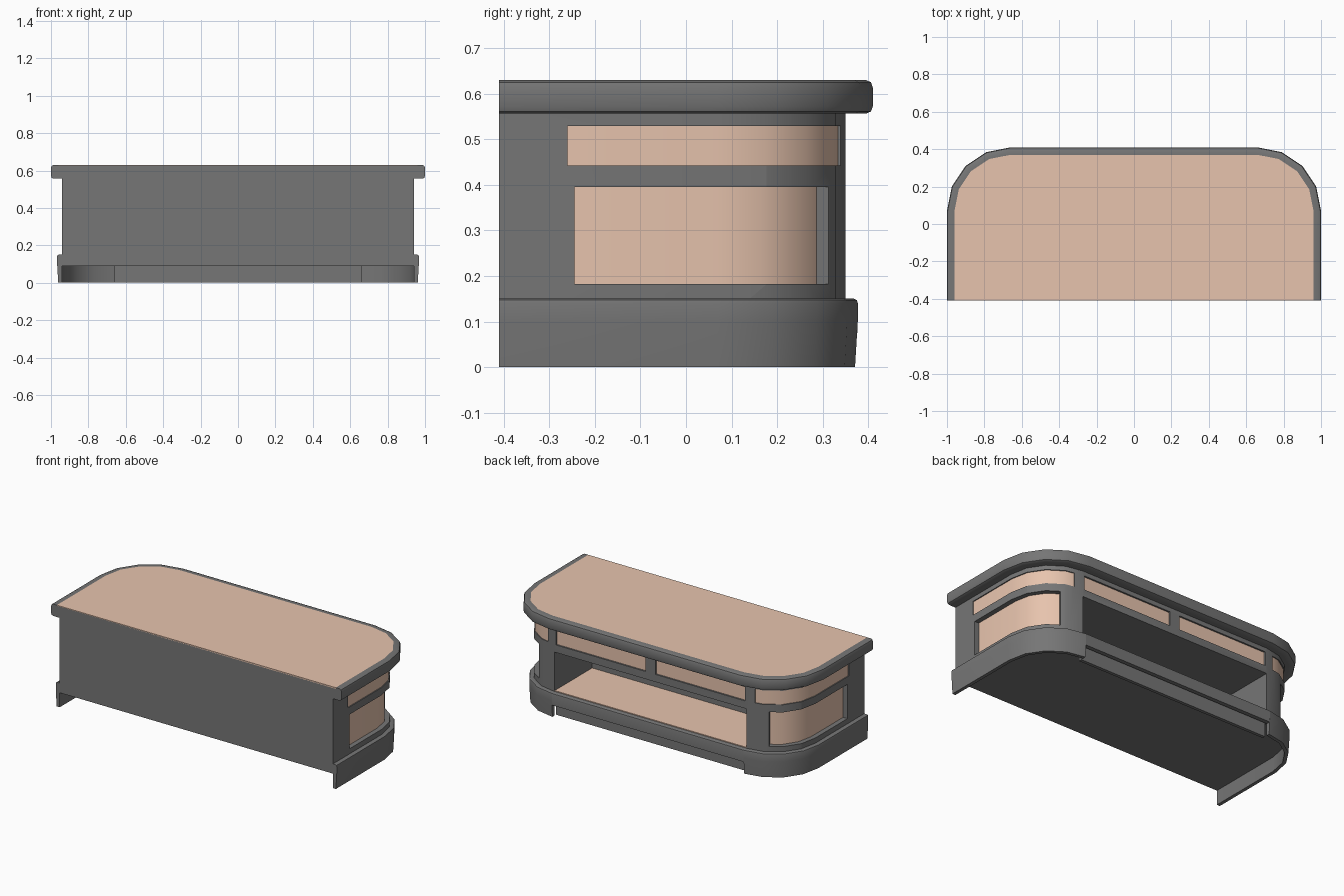
import bpy, bmesh, math

if "Cube" in bpy.data.objects:
    bpy.data.objects.remove(bpy.data.objects["Cube"])

CX, CY, BACK = 0.66, 0.07, -0.41   # corner centre and flat side of the cabinet
STEP = 22.5

tan = bpy.data.materials.new("tan_wood")
tan.diffuse_color = (0.80, 0.55, 0.42, 1)
tan.use_nodes = True
tan.node_tree.nodes["Principled BSDF"].inputs["Base Color"].default_value = tan.diffuse_color
dark = bpy.data.materials.new("dark_grey")
dark.diffuse_color = (0.18, 0.18, 0.18, 1)
dark.use_nodes = True
dark.node_tree.nodes["Principled BSDF"].inputs["Base Color"].default_value = dark.diffuse_color


def normal(a):
    # direction on a corner made of flat facets
    lo = math.floor(a / STEP) * STEP
    t = (a - lo) / STEP
    p, q = math.radians(lo), math.radians(lo + STEP)
    return (math.cos(p) * (1 - t) + math.cos(q) * t,
            math.sin(p) * (1 - t) + math.sin(q) * t)


def corner_path(side, y0, end=90):
    # straight side followed by the rounded corner
    angles = [i * STEP for i in range(5) if i * STEP < end - 0.1] + [end]
    path = [(side * CX, y0, side, 0)]
    for a in angles:
        nx, ny = normal(a)
        path.append((side * CX, CY, side * nx, ny))
    return path


def full_path():
    return corner_path(1, BACK) + corner_path(-1, BACK)[::-1]


def finish(name, bm, mat):
    bmesh.ops.recalc_face_normals(bm, faces=bm.faces[:])
    me = bpy.data.meshes.new(name)
    bm.to_mesh(me)
    bm.free()
    ob = bpy.data.objects.new(name, me)
    bpy.context.collection.objects.link(ob)
    me.materials.append(mat)
    return ob


def sweep(name, path, profile, mat=dark):
    # closed (offset, z) profile swept along a path
    bm = bmesh.new()
    rings = [[bm.verts.new((x + r * nx, y + r * ny, z)) for r, z in profile]
             for x, y, nx, ny in path]
    n = len(profile)
    for a, b in zip(rings, rings[1:]):
        for i in range(n):
            j = (i + 1) % n
            bm.faces.new((a[i], a[j], b[j], b[i]))
    bm.faces.new(rings[0])
    bm.faces.new(rings[-1][::-1])
    return finish(name, bm, mat)


def rect(r0, r1, z0, z1):
    return [(r0, z0), (r1, z0), (r1, z1), (r0, z1)]


def slab(name, r, z0, z1, mat=dark):
    # solid cabinet outline at offset r
    bm = bmesh.new()
    f = bm.faces.new([bm.verts.new((x + r * nx, y + r * ny, z0))
                      for x, y, nx, ny in full_path()])
    ext = bmesh.ops.extrude_face_region(bm, geom=[f])
    bmesh.ops.translate(bm, vec=(0, 0, z1 - z0),
                        verts=[v for v in ext["geom"] if isinstance(v, bmesh.types.BMVert)])
    return finish(name, bm, mat)


def box(name, x0, x1, y0, y1, z0, z1, mat=dark):
    bm = bmesh.new()
    bmesh.ops.create_cube(bm, size=1)
    for v in bm.verts:
        v.co = (x1 if v.co.x > 0 else x0, y1 if v.co.y > 0 else y0, z1 if v.co.z > 0 else z0)
    return finish(name, bm, mat)


# cabinet body with cut openings
body = slab("cabinet_body", 0.28, 0.09, 0.56)
cutters = [box("shelf_cutter", -0.66, 0.66, -0.02, 0.5, 0.15, 0.395)]
for s in (1, -1):
    cutters.append(sweep("window_cutter", corner_path(s, -0.245, 61.5), rect(0.245, 0.33, 0.182, 0.395)))
    cutters.append(sweep("corner_drawer_cutter", corner_path(s, -0.26, 79), rect(0.265, 0.33, 0.442, 0.529)))
    x0, x1 = sorted((s * 0.035, s * 0.65))
    cutters.append(box("drawer_cutter", x0, x1, 0.335, 0.5, 0.442, 0.529))
bpy.context.view_layer.objects.active = body
for c in cutters:
    m = body.modifiers.new("cut", "BOOLEAN")
    m.operation, m.solver, m.object = "DIFFERENCE", "EXACT", c
    bpy.ops.object.modifier_apply(modifier=m.name)
    bpy.data.objects.remove(c)

# tan panels set inside the openings
for s, side in ((1, "right"), (-1, "left")):
    sweep(side + "_corner_door", corner_path(s, -0.245, 61.5), rect(0.235, 0.25, 0.182, 0.395), tan)
    sweep(side + "_corner_drawer", corner_path(s, -0.26, 79), rect(0.255, 0.274, 0.442, 0.529), tan)
    x0, x1 = sorted((s * 0.035, s * 0.65))
    box(side + "_drawer", x0, x1, 0.325, 0.34, 0.442, 0.529, tan)
box("shelf_floor", -0.66, 0.66, -0.02, 0.348, 0.145, 0.155, tan)

# base skirt with a recessed toe kick in the middle
skirt = [(0.28, 0), (0.301, 0), (0.307, 0.1), (0.307, 0.14),
         (0.305, 0.147), (0.299, 0.15), (0.28, 0.15)]
for s, side in ((1, "right"), (-1, "left")):
    sweep(side + "_base_skirt", corner_path(s, BACK), skirt)
lip = [(0.28, 0.075), (0.306, 0.075)] + skirt[3:]
sweep("base_lip", [(CX, CY, 0, 1), (-CX, CY, 0, 1)], lip)
box("toe_kick", -0.66, 0.66, 0.315, 0.335, 0, 0.095)

# table top: rounded dark rim around a tan inlay
slab("top_core", 0.305, 0.556, 0.626)
rim = [(0.30, 0.556), (0.325, 0.556), (0.336, 0.561), (0.34, 0.572),
       (0.34, 0.613), (0.336, 0.625), (0.325, 0.63), (0.30, 0.63)]
sweep("top_rim", full_path(), rim)
slab("top_inlay", 0.30, 0.622, 0.63, tan)

# smooth shading with sharp edges kept
for ob in bpy.context.scene.objects:
    ob.select_set(True)
bpy.context.view_layer.objects.active = body
bpy.ops.object.shade_smooth_by_angle(angle=math.radians(30))
